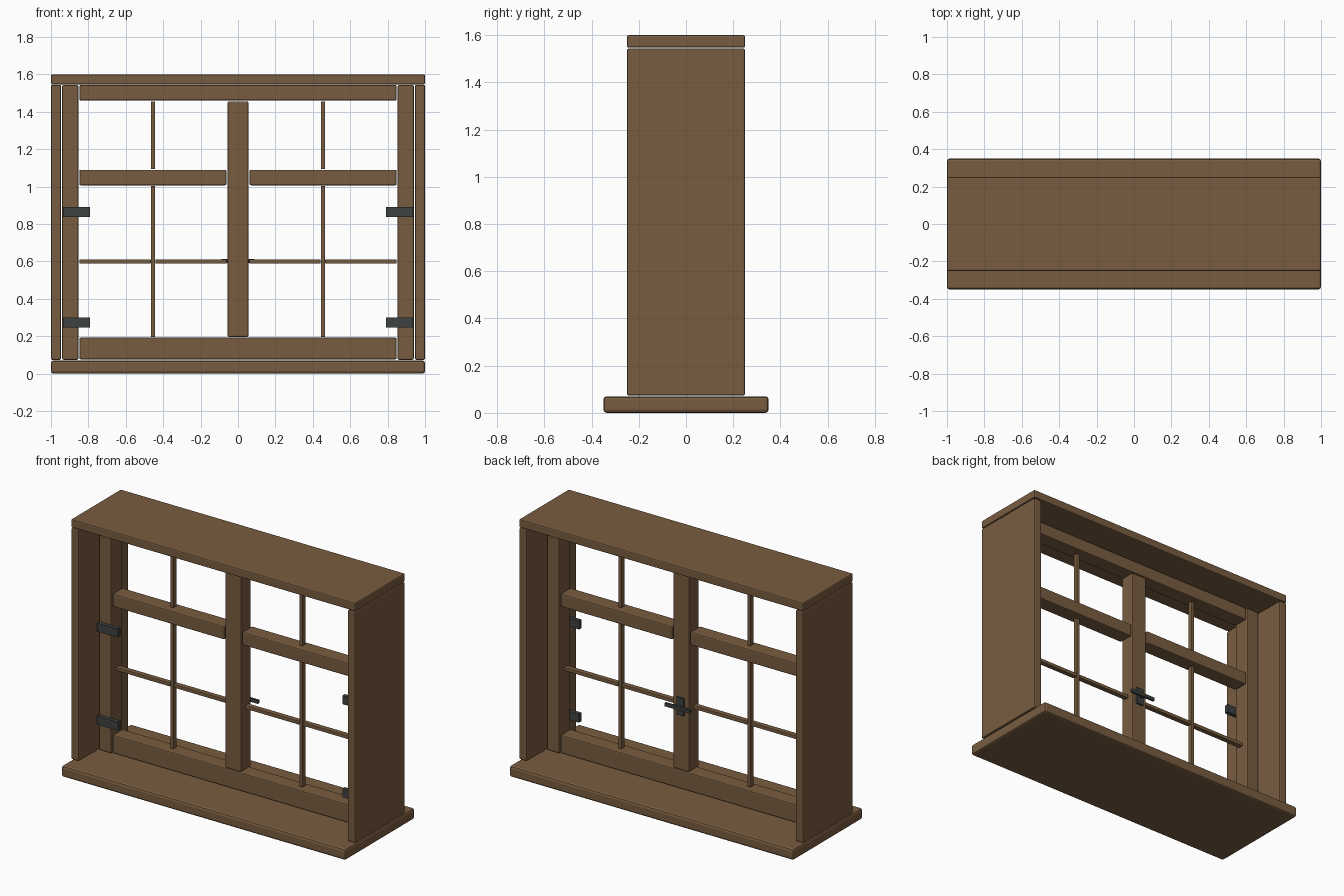
import bpy
import bmesh

old = bpy.data.objects.get("Cube")
if old:
    bpy.data.objects.remove(old, do_unlink=True)


def material(name, rgb):
    m = bpy.data.materials.new(name)
    m.use_nodes = True
    m.diffuse_color = (*rgb, 1)
    m.node_tree.nodes["Principled BSDF"].inputs["Base Color"].default_value = (*rgb, 1)
    return m


WOOD = material("brown wood", (0.19, 0.108, 0.052))
METAL = material("dark iron", (0.048, 0.055, 0.052))


def box(name, x, y, z, mat=WOOD, bevel=0.007):
    """Rounded box from (low, high) ranges on each axis."""
    bm = bmesh.new()
    bmesh.ops.create_cube(bm, size=1)
    for v in bm.verts:
        v.co = [r[0] if c < 0 else r[1] for c, r in zip(v.co, (x, y, z))]
    if bevel:
        bmesh.ops.bevel(bm, geom=bm.edges[:], offset=bevel, segments=2,
                        profile=0.5, affect='EDGES')
    mesh = bpy.data.meshes.new(name)
    bm.to_mesh(mesh)
    bm.free()
    mesh.materials.append(mat)
    obj = bpy.data.objects.new(name, mesh)
    bpy.context.collection.objects.link(obj)
    return obj


def pair(name, x, y, z, mat=WOOD, bevel=0.007):
    """The same box on both sides of x = 0."""
    box("left_" + name, x, y, z, mat, bevel)
    box("right_" + name, (-x[1], -x[0]), y, z, mat, bevel)


FRAME = (-0.05, 0.05)
BAR = (-0.017, 0.017)

# Outer casing
box("sill", (-1, 1), (-0.35, 0.35), (0, 0.07), bevel=0.014)
box("head_board", (-1, 1), (-0.25, 0.25), (1.547, 1.6))
pair("side_board", (0.946, 1), (-0.25, 0.25), (0.074, 1.543))

# Sash frame
pair("stile", (0.853, 0.94), (-0.055, 0.055), (0.074, 1.543))
box("bottom_rail", (-0.848, 0.848), FRAME, (0.076, 0.192))
box("top_rail", (-0.848, 0.848), FRAME, (1.46, 1.543))
box("mullion", (-0.055, 0.055), FRAME, (0.196, 1.456))
pair("middle_rail", (0.062, 0.848), FRAME, (1.007, 1.09))

# Thin glazing bars
pair("upper_upright_bar", (0.443, 0.465), BAR, (1.094, 1.456), bevel=0.004)
pair("lower_upright_bar", (0.443, 0.465), BAR, (0.196, 1.003), bevel=0.004)
pair("inner_cross_bar", (0.06, 0.442), BAR, (0.588, 0.611), bevel=0.004)
pair("outer_cross_bar", (0.466, 0.848), BAR, (0.588, 0.611), bevel=0.004)

# Hinges on the front
for label, z in (("lower", 0.273), ("upper", 0.865)):
    pair(label + "_hinge", (0.79, 0.935), (-0.08, -0.054),
         (z - 0.027, z + 0.027), METAL, 0)

# Latch on the back of the mullion
box("latch_plate", (-0.025, 0.025), (0.049, 0.062), (0.548, 0.658), METAL, 0)
box("latch_post", (-0.01, 0.01), (0.06, 0.076), (0.592, 0.612), METAL, 0)
box("latch_lever", (-0.088, 0.088), (0.074, 0.088), (0.592, 0.614), METAL, 0)
